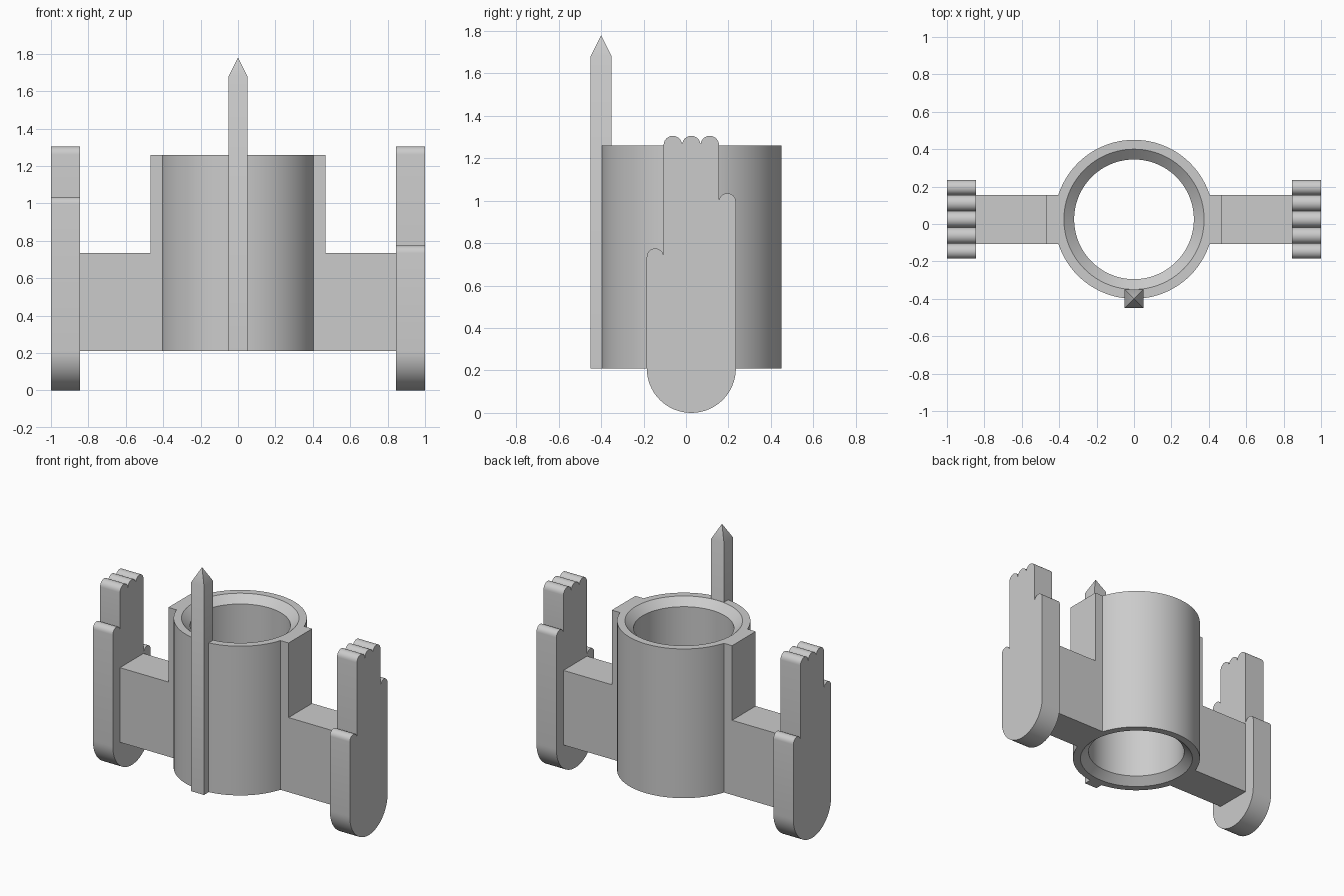
import bpy, bmesh, math
from mathutils import Matrix, Vector

if "Cube" in bpy.data.objects:
    bpy.data.objects.remove(bpy.data.objects["Cube"])

CY = 0.025            # y of the central axis
Z0, Z1 = 0.21, 1.26   # barrel bottom and top
SEG = 96

grey = bpy.data.materials.new("light_grey")
grey.diffuse_color = (0.6, 0.6, 0.6, 1)
grey.use_nodes = True
grey.node_tree.nodes["Principled BSDF"].inputs["Base Color"].default_value = grey.diffuse_color


def finish(name, bm):
    bmesh.ops.recalc_face_normals(bm, faces=bm.faces)
    me = bpy.data.meshes.new(name)
    bm.to_mesh(me)
    bm.free()
    me.materials.append(grey)
    ob = bpy.data.objects.new(name, me)
    bpy.context.collection.objects.link(ob)
    bpy.context.view_layer.objects.active = ob
    ob.select_set(True)
    bpy.ops.object.shade_smooth_by_angle(angle=math.radians(30))
    ob.select_set(False)
    return ob


def prism(name, points, offset, turn=False):
    """Extrude a flat outline; optionally half-turn it about the barrel axis."""
    bm = bmesh.new()
    face = bm.faces.new([bm.verts.new(p) for p in points])
    ext = bmesh.ops.extrude_face_region(bm, geom=[face])
    bmesh.ops.translate(bm, vec=Vector(offset),
                        verts=[v for v in ext["geom"] if isinstance(v, bmesh.types.BMVert)])
    if turn:
        bmesh.ops.rotate(bm, verts=bm.verts, cent=(0, CY, 0),
                         matrix=Matrix.Rotation(math.pi, 3, 'Z'))
    return finish(name, bm)


def arc(c, d, r, a0, a1, n):
    angles = [math.radians(a0 + (a1 - a0) * i / n) for i in range(n + 1)]
    return [(c + r * math.cos(a), d + r * math.sin(a)) for a in angles]


# Barrel: lathed tube with chamfered bore at both ends
profile = [(0.425, Z0), (0.425, Z1), (0.375, Z1), (0.32, Z1 - 0.05),
           (0.32, Z0 + 0.05), (0.375, Z0)]
bm = bmesh.new()
rings = []
for i in range(SEG):
    a = 2 * math.pi * i / SEG
    rings.append([bm.verts.new((r * math.cos(a), CY + r * math.sin(a), z)) for r, z in profile])
for i in range(SEG):
    p, q = rings[i], rings[(i + 1) % SEG]
    for j in range(len(profile)):
        k = (j + 1) % len(profile)
        bm.faces.new((p[j], q[j], q[k], p[k]))
finish("barrel", bm)

# Hand outline (y, z): round heel, short finger, three long fingers, thumb
outline = arc(CY, 0.21, 0.21, 180, 360, 32)
outline += arc(0.195, 0.995, 0.04, 0, 180, 12)
for y in (0.112, CY, -0.062):
    outline += arc(y, 1.262, 0.0435, 0, 180, 12)
outline += arc(-0.145, 0.735, 0.04, 0, 180, 12)
# Drop coincident neighbours
clean = []
for p in outline:
    if not clean or math.dist(p, clean[-1]) > 0.002:
        clean.append(p)

for side, turn in (("right", False), ("left", True)):
    prism(side + "_hand", [(0.845, y, z) for y, z in clean], (0.155, 0, 0), turn)

    # Arm and shoulder: L-shaped block, split at the step, curved against the barrel
    half = math.degrees(math.asin(0.131 / 0.42))
    curve = arc(0, CY, 0.42, half, -half, 12)
    y0, y1 = curve[-1][1], curve[0][1]
    prism(side + "_arm",
          [(x, y, Z0) for x, y in curve + [(0.845, y0), (0.845, y1)]],
          (0, 0, 0.735 - Z0), turn)
    prism(side + "_shoulder",
          [(x, y, 0.735) for x, y in curve + [(0.468, y0), (0.468, y1)]],
          (0, 0, Z1 - 0.735), turn)

# Front spike: square post with a pyramid tip
bm = bmesh.new()
corners = [(-0.05, -0.45), (0.05, -0.45), (0.05, -0.35), (-0.05, -0.35)]
low = [bm.verts.new((x, y, Z0)) for x, y in corners]
high = [bm.verts.new((x, y, 1.68)) for x, y in corners]
tip = bm.verts.new((0, -0.40, 1.78))
bm.faces.new(low)
for i in range(4):
    j = (i + 1) % 4
    bm.faces.new((low[i], low[j], high[j], high[i]))
    bm.faces.new((high[i], high[j], tip))
finish("spike", bm)
